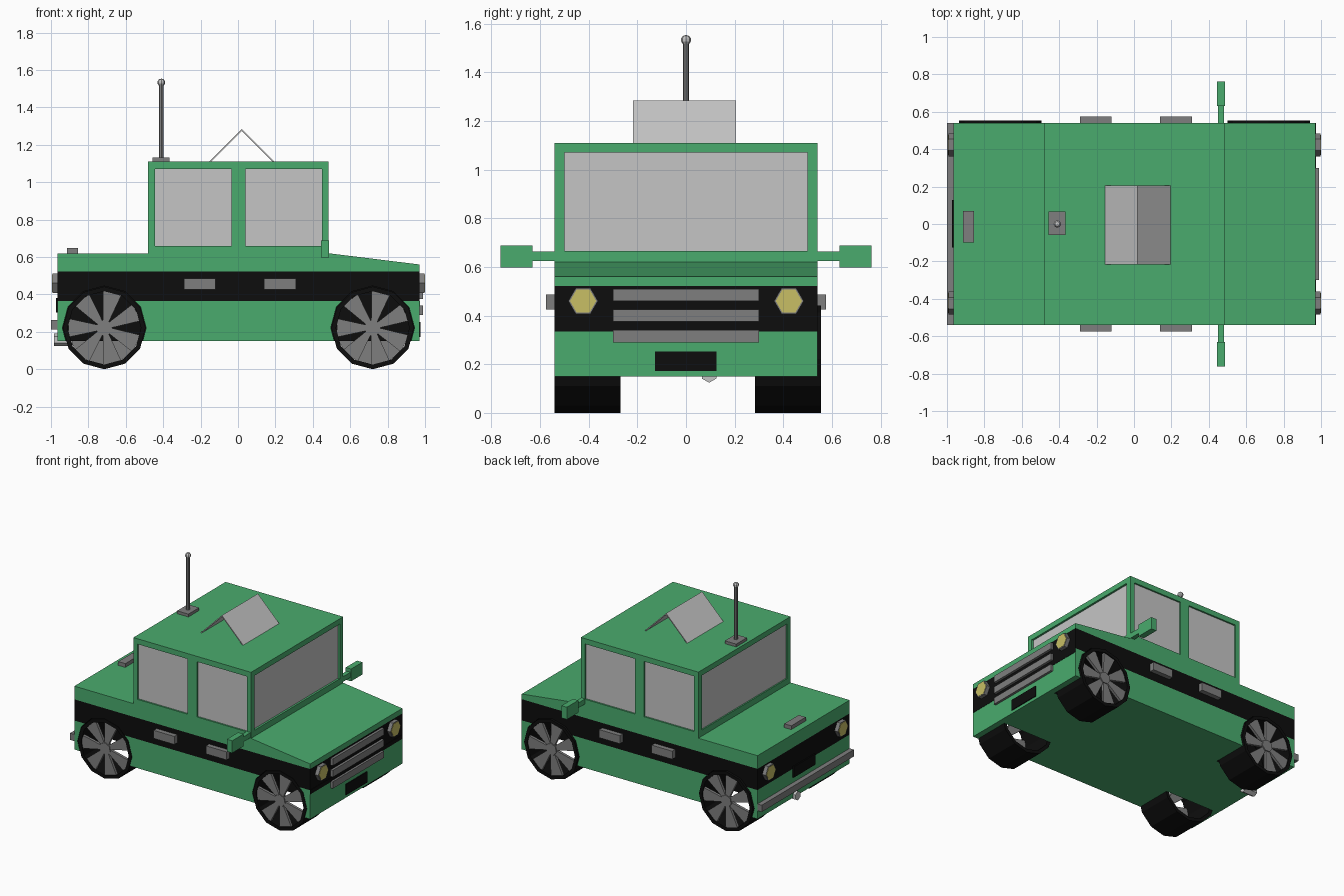
import bpy, bmesh, math
from mathutils import Vector, Matrix

if "Cube" in bpy.data.objects:
    bpy.data.objects.remove(bpy.data.objects["Cube"])


def material(name, r, g, b):
    m = bpy.data.materials.new(name)
    m.diffuse_color = (r, g, b, 1)
    m.use_nodes = True
    m.node_tree.nodes["Principled BSDF"].inputs["Base Color"].default_value = m.diffuse_color
    return m


GREEN = material("green paint", 0.068, 0.41, 0.155)
BLACK = material("black rubber", 0.004, 0.004, 0.004)
GREY = material("grey metal", 0.21, 0.21, 0.21)
LIGHT = material("light grey glass", 0.56, 0.56, 0.56)
YELLOW = material("yellow lamp", 0.58, 0.52, 0.13)


def finish(name, bm, *mats):
    bmesh.ops.recalc_face_normals(bm, faces=bm.faces)
    me = bpy.data.meshes.new(name)
    bm.to_mesh(me)
    bm.free()
    for m in mats:
        me.materials.append(m)
    ob = bpy.data.objects.new(name, me)
    bpy.context.collection.objects.link(ob)
    return ob


def add_box(bm, x0, x1, y0, y1, z0, z1):
    mat = Matrix.Translation(((x0 + x1) / 2, (y0 + y1) / 2, (z0 + z1) / 2)) @ \
        Matrix.Diagonal((x1 - x0, y1 - y0, z1 - z0, 1))
    bmesh.ops.create_cube(bm, size=1, matrix=mat)


def box(name, mat, *dims):
    bm = bmesh.new()
    add_box(bm, *dims)
    return finish(name, bm, mat)


def add_cyl(bm, centre, axis, r, depth, n, r2=None, spin=0):
    rot = {"x": Matrix.Rotation(math.pi / 2, 4, "Y"),
           "y": Matrix.Rotation(math.pi / 2, 4, "X"), "z": Matrix()}[axis]
    bmesh.ops.create_cone(bm, cap_ends=True, segments=n, radius1=r, radius2=r if r2 is None else r2,
                          depth=depth, matrix=Matrix.Translation(centre) @ rot @ Matrix.Rotation(spin, 4, "Z"))


def cyl(name, mat, *args, **kw):
    bm = bmesh.new()
    add_cyl(bm, *args, **kw)
    return finish(name, bm, mat)


def add_prism(bm, pts, y0, y1):
    """Extrude an (x, z) outline along y."""
    f = bm.faces.new([bm.verts.new((x, y0, z)) for x, z in pts])
    ext = bmesh.ops.extrude_face_region(bm, geom=[f])["geom"]
    bmesh.ops.translate(bm, vec=(0, y1 - y0, 0), verts=[v for v in ext if isinstance(v, bmesh.types.BMVert)])


W = 0.54                      # half width of the body
WHEELS_X = (-0.715, 0.72)
WZ = 0.221                    # wheel centre height

# Body shell from a side profile
bm = bmesh.new()
add_prism(bm, [(-0.965, 0.15), (0.97, 0.15), (0.97, 0.56), (0.485, 0.62), (0.485, 1.11),
               (-0.48, 1.11), (-0.48, 0.62), (-0.965, 0.62)], -W, W)
body = finish("body", bm, GREEN, BLACK, LIGHT)

# Cutters for the wheel arches and window recesses
bm = bmesh.new()
for s in (-1, 1):
    for wx in WHEELS_X:
        add_cyl(bm, (wx, s * 0.45, WZ), "y", 0.224, 0.37, 12)
    for x0, x1 in ((-0.445, -0.035), (0.04, 0.45)):
        add_box(bm, x0, x1, *sorted((s * 0.528, s * 0.6)), 0.66, 1.07)
    add_box(bm, *sorted((s * 0.47, s * 0.55)), -0.5, 0.5, 0.665, 1.07)
cutter = finish("cutter", bm)
cutter.hide_render = True
mod = body.modifiers.new("cut", "BOOLEAN")
mod.operation, mod.solver, mod.object = "DIFFERENCE", "EXACT", cutter
bpy.context.view_layer.objects.active = body
bpy.ops.object.modifier_apply(modifier="cut")
bpy.data.objects.remove(cutter)

# Cut and colour the waist stripe, arches and glass
bm = bmesh.new()
bm.from_mesh(body.data)
for z in (0.365, 0.522):
    bmesh.ops.bisect_plane(bm, geom=bm.verts[:] + bm.edges[:] + bm.faces[:],
                           plane_co=(0, 0, z), plane_no=(0, 0, 1))
bm.normal_update()
for f in bm.faces:
    c, n = f.calc_center_median(), f.normal
    f.material_index = 0
    if 0.365 < c.z < 0.522 and abs(n.z) < 0.1:
        f.material_index = 1
    if 0.155 < c.z < 0.5 and abs(c.y) < W - 0.01 and min(abs(c.x - w) for w in WHEELS_X) < 0.23:
        f.material_index = 1
    if c.z > 0.65 and ((abs(n.x) > 0.9 and 0.462 < abs(c.x) < 0.476)
                       or (abs(n.y) > 0.9 and 0.52 < abs(c.y) < 0.535)):
        f.material_index = 2
bm.to_mesh(body.data)
bm.free()
box("front_stripe_edge", BLACK, 0.969, 0.972, -W, W, 0.335, 0.366)

# Wheels: open tyre tube, seven flared spokes and a hub on the outer side
for side, label in ((0, "right"), (1, "left")):
    for wx, end in zip(WHEELS_X, ("rear", "front")):
        place = Matrix.Translation((wx, 0.007, WZ)) @ Matrix.Rotation(math.pi * side, 4, "Z")
        bm = bmesh.new()
        rings = []
        for r, y in ((0.221, -0.547), (0.221, -0.277), (0.196, -0.277), (0.196, -0.547)):
            rings.append([bm.verts.new((r * math.cos(a), y, r * math.sin(a)))
                          for a in (math.tau * i / 12 for i in range(12))])
        for k in range(4):
            p, q = rings[k], rings[(k + 1) % 4]
            for i in range(12):
                j = (i + 1) % 12
                bm.faces.new((p[i], p[j], q[j], q[i]))
        bm.transform(place)
        finish(f"{end}_{label}_tyre", bm, BLACK)

        bm = bmesh.new()
        for i in range(7):
            a = math.radians(77) + math.tau * i / 7
            d, t = Vector((math.cos(a), math.sin(a))), Vector((-math.sin(a), math.cos(a)))
            pts = [d * 0.03 - t * 0.015, d * 0.192 - t * 0.05, d * 0.192 + t * 0.05, d * 0.03 + t * 0.015]
            add_prism(bm, [tuple(p) for p in pts], -0.54, -0.52)
        add_cyl(bm, (0, -0.53, 0), "y", 0.045, 0.034, 7)
        bm.transform(place)
        finish(f"{end}_{label}_rim", bm, GREY)

# Lamps at both ends
for s, end in ((1, "front"), (-1, "rear")):
    for y, label in ((-0.423, "right"), (0.423, "left")):
        base = 0.97 if s > 0 else -0.965
        cyl(f"{end}_{label}_lamp_rim", GREY, (base + s * 0.013, y, 0.46), "x", 0.061, 0.03, 6)
        cyl(f"{end}_{label}_lamp", YELLOW, (base + s * 0.026, y, 0.46), "x", 0.054, 0.008, 6)

# Grille bars, plates, bumper and exhaust
for i, z in enumerate((0.29, 0.375, 0.46)):
    box(f"grille_bar_{i + 1}", GREY, 0.965, 0.988, -0.3, 0.3, z, z + 0.05)
box("front_plate", BLACK, 0.968, 0.976, -0.128, 0.125, 0.172, 0.252)
box("rear_plate", BLACK, -0.974, -0.964, -0.125, 0.128, 0.302, 0.382)
box("rear_bumper", GREY, -1.0, -0.96, -W, W, 0.212, 0.262)
cyl("exhaust", LIGHT, (-0.935, 0.095, 0.158), "x", 0.034, 0.1, 6, spin=math.pi / 6)

# Door handles and wing mirrors on both sides
for s, label in ((-1, "right"), (1, "left")):
    for x, end in ((-0.29, "rear"), (0.14, "front")):
        box(f"{end}_{label}_door_handle", GREY, x, x + 0.17, *sorted((s * 0.535, s * 0.575)), 0.426, 0.486)
    bm = bmesh.new()
    add_box(bm, 0.45, 0.482, *sorted((s * 0.53, s * 0.635)), 0.625, 0.663)
    add_box(bm, 0.443, 0.487, *sorted((s * 0.63, s * 0.763)), 0.597, 0.688)
    finish(f"{label}_mirror", bm, GREEN)

# Boot handle and aerial
box("boot_handle", GREY, -0.913, -0.855, -0.1, 0.07, 0.615, 0.648)
box("aerial_base", GREY, -0.458, -0.365, -0.06, 0.066, 1.105, 1.131)
cyl("aerial_mast", GREY, (-0.41, 0, 1.32), "z", 0.013, 0.4, 8)
bm = bmesh.new()
bmesh.ops.create_uvsphere(bm, u_segments=8, v_segments=5, radius=0.021,
                          matrix=Matrix.Translation((-0.41, 0, 1.533)))
finish("aerial_tip", bm, LIGHT)

# Folded roof sign, open at both ends
bm = bmesh.new()
add_prism(bm, [(-0.155, 1.11), (0.02, 1.285), (0.195, 1.11), (0.185, 1.11), (0.02, 1.275), (-0.145, 1.11)],
          -0.217, 0.205)
finish("roof_sign", bm, LIGHT)
